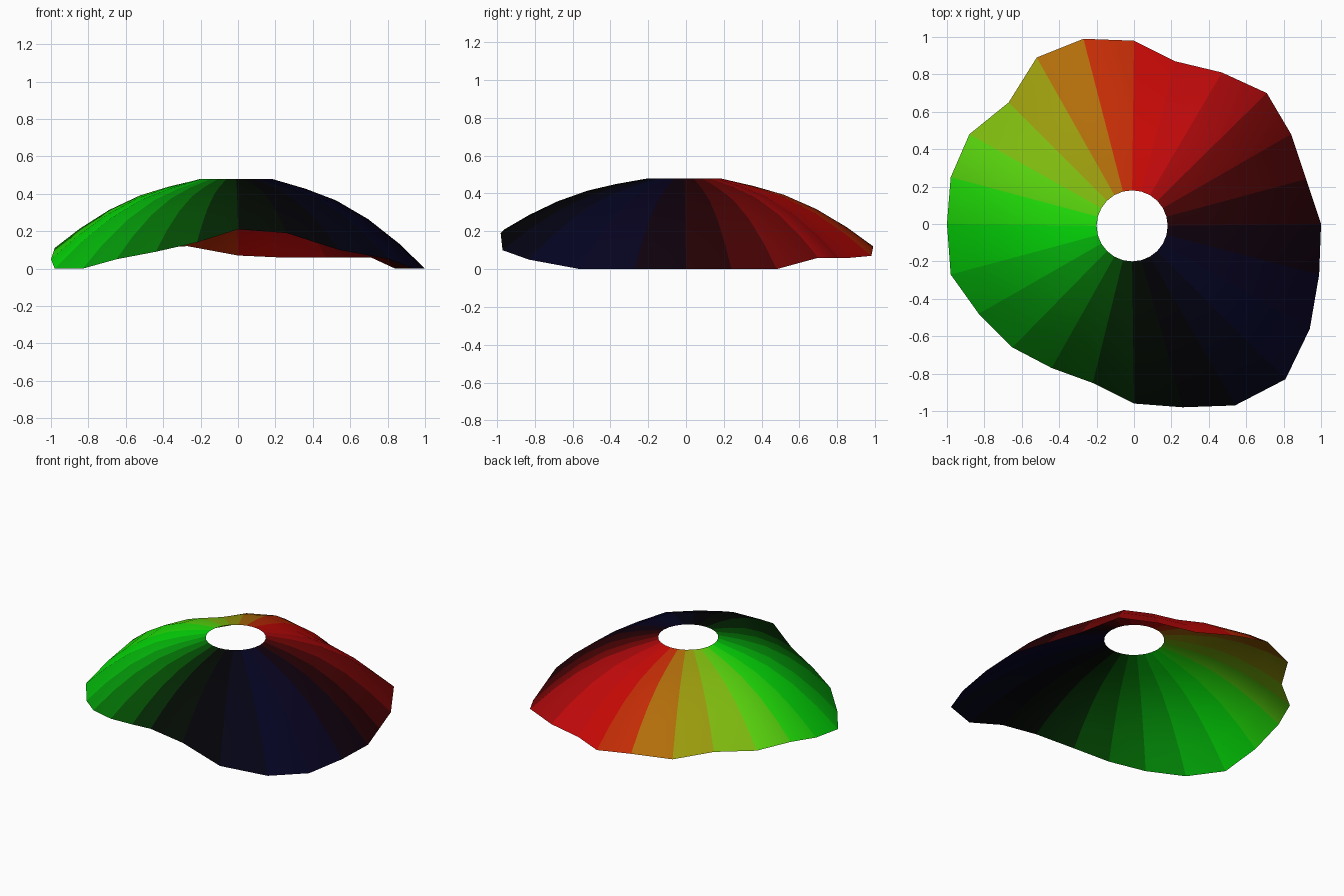
import bpy, bmesh, math

if "Cube" in bpy.data.objects:
    bpy.data.objects.remove(bpy.data.objects["Cube"])

# Wavy hem of the skirt, counter-clockwise from +x: (x, y, z)
HEM = [
    (1.0, 0, 0), (.92, .24, 0), (.84, .48, 0), (.71, .70, .06),
    (.47, .81, .06), (.22, .87, .06), (0, .98, .07), (-.27, .99, .12),
    (-.52, .89, .11), (-.67, .65, .11), (-.88, .48, .11), (-.98, .25, .11),
    (-1.0, 0, .05), (-.98, -.27, 0), (-.83, -.48, 0), (-.65, -.66, .05),
    (-.44, -.77, .09), (-.22, -.85, .14), (0, -.96, .21), (.26, -.98, .19),
    (.54, -.97, .10), (.81, -.83, .05), (.94, -.56, 0), (.99, -.27, 0)]

# Slope profile from waist to hem: (outward fraction, drop fraction)
PROFILE = [(0, 0), (.22, .11), (.42, .24), (.63, .45), (.83, .72), (1, 1)]

# Colour wheel: (degrees, r, g, b)
WHEEL = [
    (0, .10, .02, .05), (30, .36, .05, .05), (60, .75, .07, .08),
    (90, .80, .07, .05), (120, .66, .55, .08), (150, .45, .80, .09),
    (180, .05, .92, .06), (210, .05, .68, .08), (240, .05, .38, .05),
    (270, .04, .10, .04), (285, .04, .04, .04), (330, .05, .05, .18),
    (360, .10, .02, .05)]

WAIST_R, WAIST_Z, CX, CY = .19, .48, -.01, -.01
N = len(HEM)


def wheel_colour(deg):
    for a, b in zip(WHEEL, WHEEL[1:]):
        if a[0] <= deg <= b[0]:
            t = (deg - a[0]) / (b[0] - a[0])
            return [(p + (q - p) * t) ** 2.2 for p, q in zip(a[1:], b[1:])]


bm = bmesh.new()

# Rings between the round waist hole and the wavy hem
rings = []
for out, drop in PROFILE:
    ring = []
    for i, (x, y, z) in enumerate(HEM):
        a = math.tau * i / N
        wx, wy = CX + WAIST_R * math.cos(a), CY + WAIST_R * math.sin(a)
        ring.append(bm.verts.new((wx + (x - wx) * out, wy + (y - wy) * out,
                                  WAIST_Z + (z - WAIST_Z) * drop)))
    rings.append(ring)

# Open cloth surface, one colour per gore
for inner, outer in zip(rings, rings[1:]):
    for i in range(N):
        j = (i + 1) % N
        face = bm.faces.new((inner[i], outer[i], outer[j], inner[j]))
        face.material_index = i
        face.smooth = True

mesh = bpy.data.meshes.new("skirt")
bm.to_mesh(mesh)
bm.free()
skirt = bpy.data.objects.new("skirt", mesh)
bpy.context.collection.objects.link(skirt)

for i in range(N):
    mat = bpy.data.materials.new(f"gore_{i:02d}")
    mat.diffuse_color = (*wheel_colour((i + .5) * 360 / N), 1)
    mat.use_nodes = True
    mat.node_tree.nodes["Principled BSDF"].inputs["Base Color"].default_value = mat.diffuse_color
    mesh.materials.append(mat)
